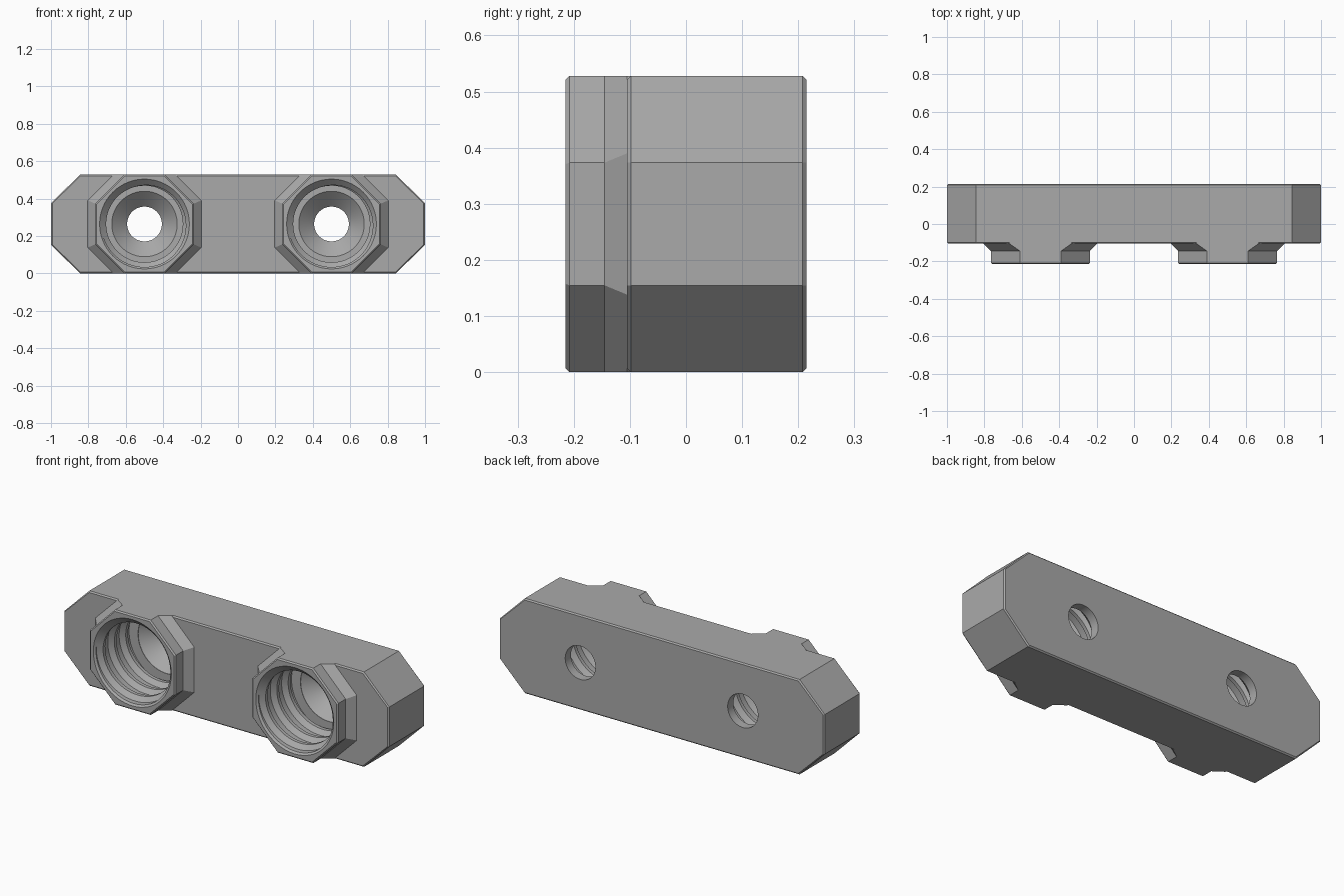
import bpy, bmesh, math
from mathutils import Vector

cube = bpy.data.objects.get("Cube")
if cube:
    bpy.data.objects.remove(cube, do_unlink=True)

MID = 0.264               # half height of the bar
SLOPE = math.tan(math.pi / 8)
CH = 0.007                # small edge chamfer

grey = bpy.data.materials.new("plain grey")
grey.use_nodes = True
colour = (0.4, 0.4, 0.4, 1)
grey.diffuse_color = colour
grey.node_tree.nodes["Principled BSDF"].inputs["Base Color"].default_value = colour


def make_object(name, bm):
    bmesh.ops.recalc_face_normals(bm, faces=bm.faces)
    mesh = bpy.data.meshes.new(name)
    bm.to_mesh(mesh)
    bm.free()
    mesh.materials.append(grey)
    obj = bpy.data.objects.new(name, mesh)
    bpy.context.collection.objects.link(obj)
    return obj


def loft(name, rings):
    """Skin closed rings of points, capping both ends."""
    bm = bmesh.new()
    rows = [[bm.verts.new(p) for p in ring] for ring in rings]
    n = len(rows[0])
    for a, b in zip(rows, rows[1:]):
        for i in range(n):
            j = (i + 1) % n
            bm.faces.new((a[i], a[j], b[j], b[i]))
    bm.faces.new(rows[0])
    bm.faces.new(rows[-1])
    return make_object(name, bm)


def octagon(cx, y, side, top, half_side, half_top):
    """Eight-sided section: side/top distances and flat half lengths."""
    quarter = [(side, half_side), (half_top, top)]
    pts = quarter + [(-x, z) for x, z in reversed(quarter)]
    pts += [(-x, -z) for x, z in pts]
    return [(cx + x, y, MID + z) for x, z in pts]


def boss_section(cx, y, a):
    """Regular octagon clipped to the height of the bar."""
    top = min(a, MID)
    return octagon(cx, y, a, top, a * SLOPE, a * SLOPE + a - top)


def circle(cx, y, r, n=64):
    return [(cx + r * math.cos(2 * math.pi * i / n), y,
             MID + r * math.sin(2 * math.pi * i / n)) for i in range(n)]


def thread_cutter(cx, start, end, pitch, minor, major, n=64):
    """Helical tube with a trapezoid thread, trimmed flat at both ends."""
    profile = [(0.0, minor), (0.2, minor), (0.42, major), (0.78, major)]
    k = len(profile)
    turns = int((end - start) / pitch) + 4
    bm = bmesh.new()
    cols = []
    for i in range(n):
        ang = 2 * math.pi * i / n
        col = []
        for j in range(k * turns):
            f, r = profile[j % k]
            y = start + pitch * (j // k - 2 + f + i / n)
            col.append(bm.verts.new((cx + r * math.cos(ang), y, MID + r * math.sin(ang))))
        cols.append(col)
    for i in range(n):
        a, b = cols[i], cols[(i + 1) % n]
        shift = k if i == n - 1 else 0
        for j in range(k * turns - 1 - shift):
            bm.faces.new((a[j], a[j + 1], b[j + 1 + shift], b[j + shift]))
    for y, direction in ((start, -1), (end, 1)):
        geom = bm.verts[:] + bm.edges[:] + bm.faces[:]
        bmesh.ops.bisect_plane(bm, geom=geom, dist=1e-6, plane_co=(0, y, 0),
                               plane_no=Vector((0, direction, 0)), clear_outer=True)
        rim = [e for e in bm.edges if e.is_boundary
               and all(abs(v.co.y - y) < 1e-4 for v in e.verts)]
        bmesh.ops.holes_fill(bm, edges=rim, sides=0)
    return make_object("thread_cutter", bm)


def combine(target, tool, operation):
    mod = target.modifiers.new(operation, 'BOOLEAN')
    mod.operation = operation
    mod.solver = 'EXACT'
    mod.object = tool
    bpy.context.view_layer.objects.active = target
    bpy.ops.object.modifier_apply(modifier=mod.name)
    bpy.data.objects.remove(tool, do_unlink=True)


# Long bar with clipped corners and chamfered front and back edges
bar = loft("mounting_bar", [
    octagon(0, y, 1 - c, MID - c, 0.11, 0.845 - c * SLOPE)
    for y, c in ((-0.105, CH), (-0.105 + CH, 0), (0.215 - CH, 0), (0.215, CH))])

for cx in (-0.5, 0.5):
    # Octagonal socket boss flaring into the bar
    boss = loft("socket_boss", [boss_section(cx, y, a) for y, a in (
        (-0.215, MID - CH), (-0.215 + CH, MID), (-0.145, MID),
        (-0.105, 0.304), (-0.085, 0.304))])
    combine(bar, boss, 'UNION')

for cx in (-0.5, 0.5):
    # Threaded bore, bevelled mouth, tapered seat and screw hole
    combine(bar, thread_cutter(cx, -0.23, 0.085, 0.1, 0.205, 0.23), 'DIFFERENCE')
    mouth = loft("mouth_cutter", [circle(cx, y, r) for y, r in (
        (-0.23, 0.255), (-0.18, 0.205))])
    combine(bar, mouth, 'DIFFERENCE')
    seat = loft("seat_cutter", [circle(cx, y, r) for y, r in (
        (0.05, 0.175), (0.087, 0.175), (0.165, 0.093), (0.25, 0.093))])
    combine(bar, seat, 'DIFFERENCE')

bpy.ops.object.select_all(action='DESELECT')
bar.select_set(True)
bpy.context.view_layer.objects.active = bar
bpy.ops.object.shade_smooth_by_angle(angle=math.radians(25))
